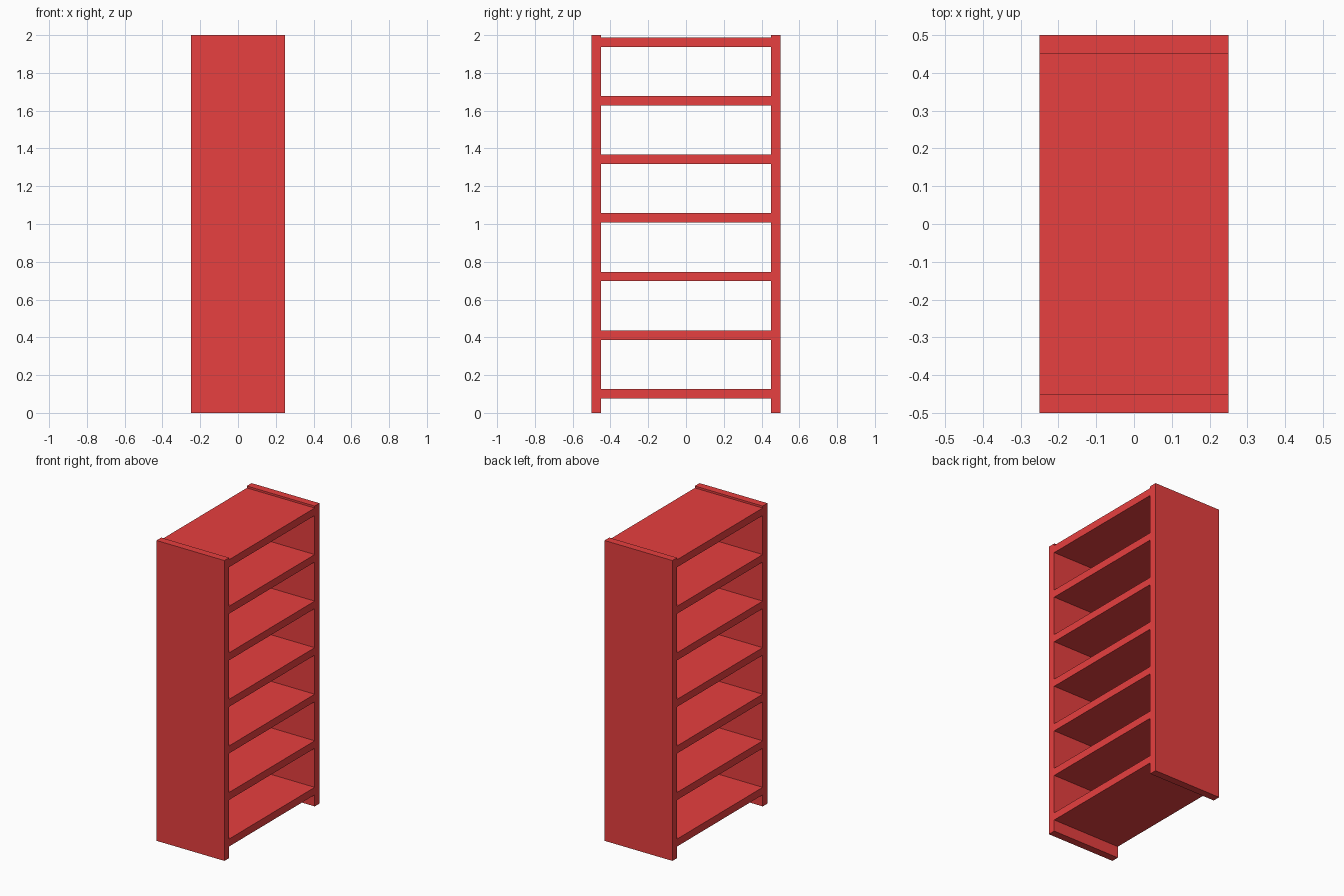
import bpy

if "Cube" in bpy.data.objects:
    bpy.data.objects.remove(bpy.data.objects["Cube"])

WIDTH, DEPTH, HEIGHT, BOARD = 1.0, 0.5, 2.0, 0.05
SHELVES, FIRST_Z, STEP = 7, 0.102, 0.31

red = bpy.data.materials.new("red_paint")
red.diffuse_color = (0.8, 0.05, 0.05, 1)
red.use_nodes = True
red.node_tree.nodes["Principled BSDF"].inputs["Base Color"].default_value = red.diffuse_color


def board(name, size, location):
    bpy.ops.mesh.primitive_cube_add(size=1, location=location)
    obj = bpy.context.object
    obj.name = name
    obj.scale = size
    bpy.ops.object.transform_apply(location=False, rotation=False, scale=True)
    obj.data.materials.append(red)
    return obj


# Upright side panels
for name, side in (("front_side_panel", -1), ("back_side_panel", 1)):
    board(name, (DEPTH, BOARD, HEIGHT), (0, side * (WIDTH - BOARD) / 2, HEIGHT / 2))

# Evenly spaced shelves between the panels
for i in range(SHELVES):
    board(f"shelf_{i + 1}", (DEPTH, WIDTH - 2 * BOARD, BOARD), (0, 0, FIRST_Z + i * STEP))
